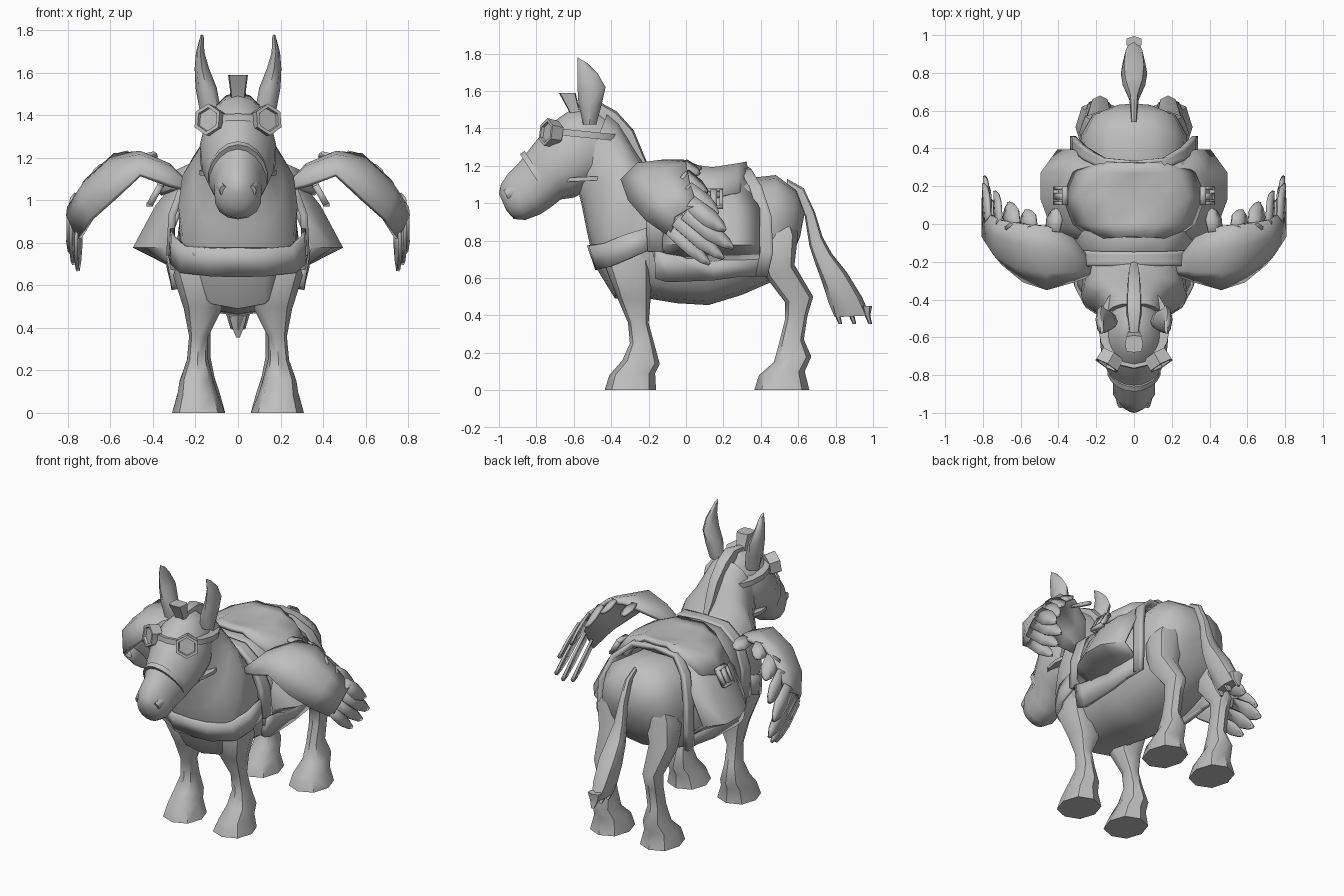
import bpy
import bmesh
from math import cos, sin, pi, copysign, radians
from mathutils import Vector, Matrix

default = bpy.data.objects.get("Cube")
if default:
    bpy.data.objects.remove(default)

# One plain clay grey for the whole figure
clay = bpy.data.materials.new("clay_grey")
clay.use_nodes = True
tint = (0.52, 0.52, 0.52, 1)
clay.diffuse_color = tint
clay.node_tree.nodes["Principled BSDF"].inputs["Base Color"].default_value = tint
parts = []


def add(name, verts, faces, thick=0, pair=False):
    """Make a mesh part, or a left and right pair of it."""
    for label, side in ((("left_", 1), ("right_", -1)) if pair else (("", 1),)):
        bm = bmesh.new()
        made = [bm.verts.new((v[0] * side, v[1], v[2])) for v in verts]
        for face in faces:
            bm.faces.new([made[i] for i in face])
        bmesh.ops.recalc_face_normals(bm, faces=bm.faces)
        finish(bm, label + name, thick)


def finish(bm, name, thick=0):
    mesh = bpy.data.meshes.new(name)
    bm.to_mesh(mesh)
    bm.free()
    mesh.materials.append(clay)
    obj = bpy.data.objects.new(name, mesh)
    bpy.context.collection.objects.link(obj)
    if thick:
        shell = obj.modifiers.new("thickness", "SOLIDIFY")
        shell.thickness = thick
        shell.offset = 0
    parts.append(obj)


def loft(name, rings, sides=12, power=0.85, pair=False, taper=0):
    """Skin rings given as y, z of one end, y, z of the other, half width, x."""
    verts, faces = [], []
    for ya, za, yb, zb, width, *x in rings:
        a, b = Vector((0, ya, za)), Vector((0, yb, zb))
        mid, half = (a + b) / 2, (a - b) / 2
        for k in range(sides):
            c, s = cos(2 * pi * k / sides), sin(2 * pi * k / sides)
            c, s = (copysign(abs(t) ** power, t) for t in (c, s))
            p = mid + half * c
            verts.append((p.x + s * width * (1 - taper * c) + (x[0] if x else 0), p.y, p.z))
    for r in range(len(rings) - 1):
        for k in range(sides):
            n = (k + 1) % sides
            faces.append((r * sides + k, r * sides + n,
                          (r + 1) * sides + n, (r + 1) * sides + k))
    last = (len(rings) - 1) * sides
    faces += [tuple(range(sides)), tuple(range(last, last + sides))]
    add(name, verts, faces, pair=pair)


def sheet(name, rows, thick, pair=False):
    """Skin rows of points into a thin shell."""
    n = len(rows[0])
    faces = [(r * n + k, r * n + k + 1, (r + 1) * n + k + 1, (r + 1) * n + k)
             for r in range(len(rows) - 1) for k in range(n - 1)]
    add(name, [p for row in rows for p in row], faces, thick, pair)


def mirrored(row):
    return [(-x, y, z) for x, y, z in reversed(row) if x > 0] + list(row)


def band(name, front, back, width, height, taper=0):
    """A strap ring between two points in the side plane."""
    d = Vector(front) - Vector(back)
    n = Vector((-d.y, d.x)).normalized() * height / 2
    loft(name, [(front[0] + n.x * s, front[1] + n.y * s, back[0] + n.x * s, back[1] + n.y * s, width)
                for s in (-1, 1)], 16, 1, taper=taper)


# Torso and neck
loft("body", [
    (.635, .95, .61, .82, .1), (.59, 1.07, .56, .7, .22), (.48, 1.15, .46, .58, .28),
    (.3, 1.13, .3, .51, .285), (.1, 1.12, .12, .455, .285), (-.1, 1.13, -.05, .465, .28),
    (-.2, 1.18, -.2, .49, .275), (-.23, 1.22, -.38, .49, .275), (-.27, 1.28, -.49, .67, .28),
    (-.31, 1.35, -.53, .85, .21), (-.36, 1.43, -.56, 1, .165), (-.42, 1.48, -.58, 1.08, .15)], 16, .82)

# Head with long muzzle, narrower on top
loft("head", [
    (-.37, 1.41, -.47, 1.12, .12), (-.5, 1.51, -.54, 1.06, .165), (-.63, 1.49, -.6, 1.03, .18),
    (-.73, 1.42, -.67, 1.02, .172), (-.82, 1.31, -.72, .98, .145), (-.89, 1.22, -.78, .94, .112),
    (-.95, 1.16, -.86, .91, .11), (-.99, 1.1, -.92, .915, .075), (-1, 1.05, -.96, .96, .035)],
    16, .97, taper=.15)
loft("nostril", [(-.93, 1.09, -.9, 1.03, .02, .08), (-.975, 1.07, -.95, 1.02, .018, .068)], 8, 1, True)

# Ears, forelock and mane crest
loft("ear", [
    (-.55, 1.42, -.48, 1.42, .05, .13), (-.575, 1.53, -.45, 1.53, .05, .15),
    (-.58, 1.62, -.43, 1.62, .034, .17), (-.58, 1.7, -.47, 1.69, .02, .178),
    (-.58, 1.78, -.53, 1.75, .009, .17)], 8, 1, True)
loft("forelock", [
    (-.6, 1.42, -.52, 1.42, .035), (-.63, 1.5, -.57, 1.5, .035), (-.68, 1.59, -.59, 1.59, .047)], 8, .4)
loft("mane", [
    (-.58, 1.52, -.58, 1.42, .025), (-.46, 1.54, -.5, 1.42, .04), (-.37, 1.49, -.45, 1.38, .04),
    (-.28, 1.39, -.38, 1.32, .035), (-.23, 1.27, -.32, 1.22, .03), (-.2, 1.2, -.28, 1.14, .02)], 8, .5)

# Legs with flared hooves
loft("front_leg", [
    (-.38, .86, -.2, .86, .05, .19), (-.43, .66, -.18, .63, .115, .19), (-.37, .5, -.19, .48, .09, .165),
    (-.31, .36, -.2, .36, .045, .185), (-.3, .25, -.17, .25, .05, .19), (-.34, .16, -.14, .14, .08, .195),
    (-.41, .08, -.165, .09, .095, .19), (-.435, 0, -.16, 0, .125, .185)], 8, .9, True)
loft("hind_leg", [
    (.42, .92, .55, .95, .06, .15), (.37, .76, .6, .84, .115, .175), (.43, .6, .58, .67, .09, .185),
    (.53, .47, .68, .5, .055, .18), (.53, .38, .65, .4, .05, .18), (.5, .26, .63, .27, .05, .18),
    (.47, .15, .67, .18, .075, .185), (.39, .08, .635, .1, .1, .185), (.365, 0, .66, 0, .125, .185)],
    8, .9, True)

# Tail with a flared brush and ragged end
loft("tail", [
    (.54, 1.13, .54, 1.06, .015), (.63, 1.08, .59, 1.01, .02), (.69, .95, .635, .93, .025),
    (.73, .82, .66, .77, .04), (.78, .73, .69, .68, .06), (.86, .63, .73, .57, .07),
    (.94, .5, .765, .46, .06), (.985, .4, .795, .39, .035)], 8)
for k, y in enumerate((.825, .9, .985)):
    loft("tail_lock_%d" % k, [(y - .05, .45, y + .01, .45, .045), (y - .03, .4, y, .4, .03),
                              (y - .01, .355, y + .01, .355, .01)], 6)

# Saddle blanket with thick trim
blanket = [(0, 1.17, -.2, .33), (.15, 1.16, -.2, .345), (.25, 1.08, -.2, .4),
           (.305, .93, -.19, .45), (.315, .74, -.18, .46), (.295, .61, -.15, .43)]


def cover(name, profile, lo, hi, thick, grow=0):
    rows = []
    for k in range(5):
        t = lo + (hi - lo) * k / 4
        rows.append(mirrored([(x + grow * (x > 0), f + (r - f) * t, z + grow * (x < .2))
                              for x, z, f, r in profile]))
    sheet(name, rows, thick)


cover("saddle_blanket", blanket, 0, 1, .025)
cover("blanket_rear_trim", blanket, .9, 1.01, .03, .008)
cover("girth_collar", blanket[:-1], -.04, .1, .035, .005)
sheet("blanket_hem", [[(.322, y, hi), (.298, y, lo)] for y, hi, lo in
                      ((-.165, .75, .6), (-.1, .73, .58), (.15, .69, .59), (.43, .74, .63))], .03, True)

# Flared saddle flaps and seat
flap = [(0, 1.15), (.15, 1.15), (.27, 1.11), (.38, .97), (.485, .78), (.32, .7)]
rows = []
for y, scale in ((-.12, .7), (0, .9), (.13, 1), (.27, 1), (.39, .82)):
    rows.append(mirrored([(max(x * scale, .31) if z < .8 else x * scale, y * (1 if x > .3 else .82), z)
                          for x, z in flap]))
sheet("saddle_flaps", rows, .02)
rows = []
for y, scale, lift in ((-.07, .55, .035), (.0, .85, .03), (.14, 1, .01), (.27, .85, .03), (.325, .55, .04)):
    rows.append(mirrored([(x * scale, y, z + lift) for x, z in ((0, 1.165), (.15, 1.17), (.28, 1.125), (.37, 1.02))]))
sheet("saddle_seat", rows, .025)

# Side buckles, each an open square frame with a tongue
buckle = [(.365, 1.07), (.415, .98)]
for name, ya, yb in (("buckle_front", .1, .118), ("buckle_back", .18, .198), ("buckle_tongue", .13, .165)):
    sheet(name, [[(x, y, z) for x, z in buckle] for y in (ya, yb)], .03, True)
for name, (x, z) in zip(("buckle_top", "buckle_bottom"), buckle):
    sheet(name, [[(x, y, z + h) for h in (-.01, .01)] for y in (.1, .198)], .03, True)

# Chest strap running back to the blanket
top = [(0, -.52, .775), (.13, -.51, .775), (.25, -.435, .785), (.305, -.33, .83), (.31, -.17, .88)]
low = [(0, -.475, .645), (.13, -.47, .645), (.265, -.405, .66), (.31, -.31, .7), (.315, -.17, .76)]
sheet("chest_strap", [mirrored(top), mirrored(low)], .02)

# Bridle and goggle straps
band("noseband", (-.875, 1.27), (-.7, 1.0), .14, .03, .15)
band("cheek_strap", (-.74, 1.12), (-.32, 1.14), .182, .022)
band("goggle_strap", (-.765, 1.39), (-.32, 1.345), .19, .035)

# Hexagonal goggles with a sunken lens
for label, side in (("left", 1), ("right", -1)):
    bm = bmesh.new()
    bmesh.ops.create_cone(bm, cap_ends=True, segments=6, radius1=.07, radius2=.075, depth=.07)
    bm.faces.ensure_lookup_table()
    lens = max(bm.faces, key=lambda f: f.calc_center_median().z)
    bmesh.ops.inset_region(bm, faces=[lens], thickness=.018)
    bmesh.ops.inset_region(bm, faces=[lens], thickness=.003, depth=-.015)
    aim = Vector((side * .5, -.85, .15)).to_track_quat("Z", "Y").to_matrix().to_4x4()
    bm.transform(Matrix.Translation((side * .128, -.72, 1.375)) @ aim)
    finish(bm, label + "_goggle")

# Arched wings, leading edge to trailing edge
wing = [((.2, -.26, 1.04), (.23, -.2, 1.06)), ((.32, -.3, 1.07), (.33, -.07, 1.16)),
        ((.46, -.34, 1.12), (.46, -.01, 1.22)), ((.58, -.3, 1.01), (.58, .0, 1.21)),
        ((.69, -.21, .91), (.7, .02, 1.1)), ((.745, -.08, .82), (.78, .06, .98))]
rows = []
for k, (lead, trail) in enumerate(wing):
    a, b = Vector(lead), Vector(trail)
    bulge = Vector((.04 * (k > 2), -.03, .05)) * (k > 0)
    rows.append([a, a.lerp(b, .35) + bulge, a.lerp(b, .7) + bulge * .6, b])
sheet("wing", rows, .025, True)

# Feathers, long at the wing tip and short along the trailing edge
feathers = [((.75, -.085, .86), (.75, .125, .67), .04), ((.775, -.05, .91), (.77, .2, .7), .045),
            ((.785, .0, .95), (.785, .25, .755), .05), ((.775, .02, 1.0), (.79, .21, .85), .05),
            ((.715, .0, 1.075), (.73, .17, .94), .05), ((.64, -.01, 1.155), (.66, .11, 1.05), .05),
            ((.55, -.02, 1.21), (.57, .07, 1.15), .05), ((.43, -.04, 1.205), (.41, .08, 1.18), .045)]
for k, (base, tip, w) in enumerate(feathers):
    a, b = Vector(base), Vector(tip)
    across = (b - a).cross(Vector((1, 0, .4 if k < 5 else 2))).normalized() * w
    rows = []
    for t, s in ((0, .9), (.55, 1), (.85, .6), (1, .1)):
        p = a.lerp(b, t)
        rows.append([p - across * s, p + Vector((.008, 0, .008)), p + across * s])
    sheet("feather_%d" % k, rows, .016, True)

# Smooth shading with crisp edges kept
bpy.ops.object.select_all(action="DESELECT")
for obj in parts:
    obj.select_set(True)
bpy.context.view_layer.objects.active = parts[0]
bpy.ops.object.shade_smooth_by_angle(angle=radians(45))
